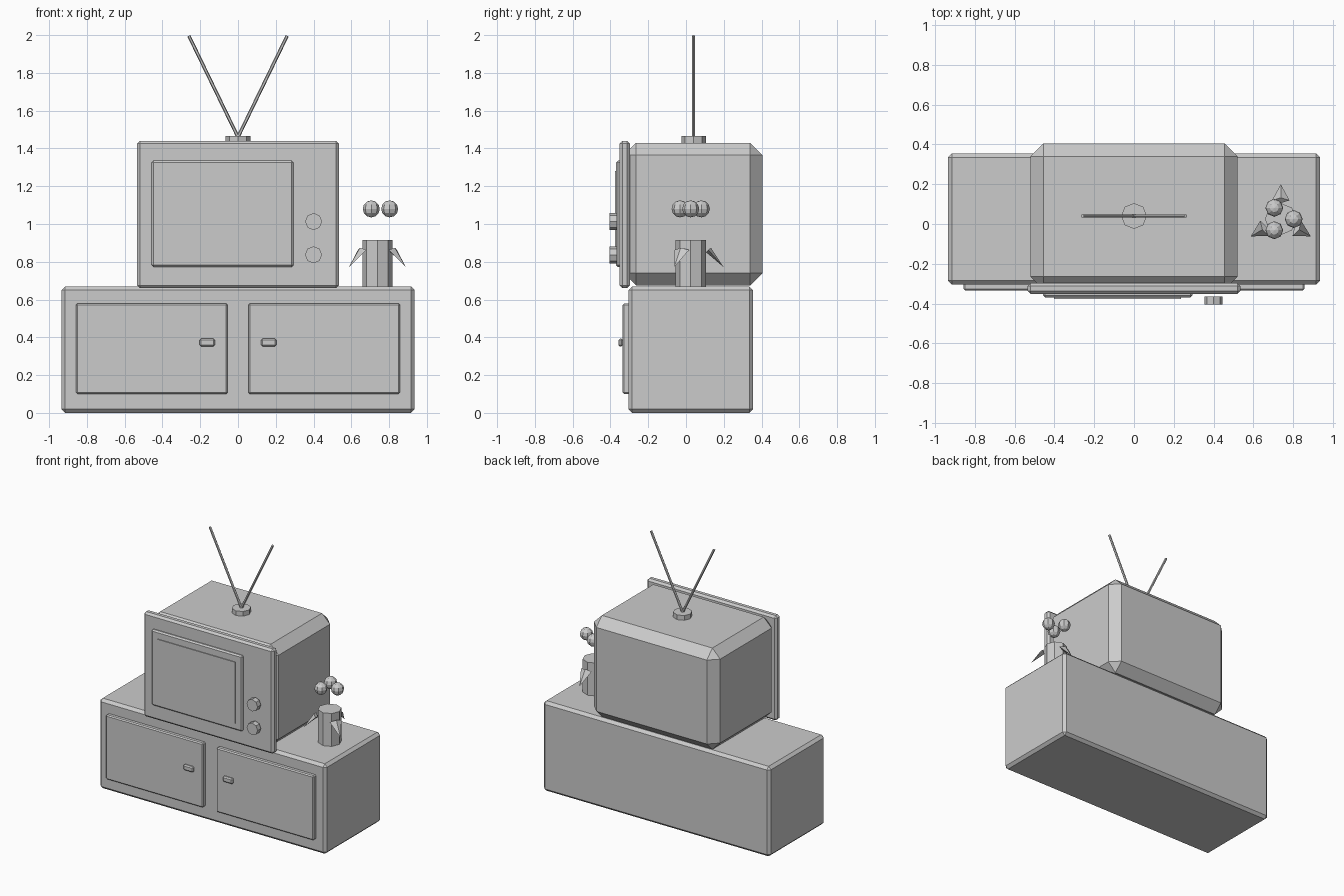
import bpy
from math import pi, cos, sin
from mathutils import Vector, Matrix

if "Cube" in bpy.data.objects:
    bpy.data.objects.remove(bpy.data.objects["Cube"])


def box(name, x, y, z, bevel=0.0):
    """Box from (min, max) ranges with an optional single-step chamfer."""
    lo, hi = Vector((x[0], y[0], z[0])), Vector((x[1], y[1], z[1]))
    bpy.ops.mesh.primitive_cube_add(size=1, location=(lo + hi) / 2)
    o = bpy.context.object
    o.name = name
    o.data.transform(Matrix.Diagonal((*(hi - lo), 1)))
    if bevel:
        m = o.modifiers.new("chamfer", 'BEVEL')
        m.width, m.segments = bevel, 1
    return o


def rod(name, a, b, r1, sides, r2=None, flat=1.0):
    """Faceted cylinder or cone from a to b, optionally flattened."""
    a, b = Vector(a), Vector(b)
    d = b - a
    bpy.ops.mesh.primitive_cone_add(vertices=sides, radius1=r1,
                                    radius2=r1 if r2 is None else r2,
                                    depth=d.length, location=(a + b) / 2)
    o = bpy.context.object
    o.name = name
    o.data.transform(Matrix.Diagonal((1, flat, 1, 1)))
    o.rotation_euler = d.to_track_quat('Z', 'Y').to_euler()
    return o


# Cabinet with two doors and handles
box("cabinet", (-0.935, 0.935), (-0.305, 0.355), (0, 0.67), 0.02)
for s, side in ((-1, "left"), (1, "right")):
    box(side + "_door", sorted((s * 0.055, s * 0.857)), (-0.335, -0.295),
        (0.10, 0.58), 0.008)
    box(side + "_handle", sorted((s * 0.122, s * 0.203)), (-0.358, -0.333),
        (0.352, 0.393), 0.008)

# Television shell, front panel, screen surround and screen
box("tv_body", (-0.52, 0.52), (-0.33, 0.405), (0.675, 1.43), 0.065)
box("tv_front_panel", (-0.535, 0.535), (-0.352, -0.297), (0.66, 1.44), 0.015)
box("screen_frame", (-0.457, 0.293), (-0.37, -0.34), (0.772, 1.336), 0.01)
box("screen", (-0.403, 0.237), (-0.376, -0.35), (0.823, 1.28))

# Control knobs
for i, z in enumerate((0.837, 1.013)):
    rod(f"knob_{i + 1}", (0.4, -0.365, z), (0.4, -0.405, z), 0.045, 8)

# Antenna
rod("antenna_base", (0, 0.04, 1.425), (0, 0.04, 1.465), 0.065, 8)
for s, side in ((-1, "left"), (1, "right")):
    rod(side + "_antenna", (0, 0.04, 1.46), (s * 0.26, 0.04, 1.996), 0.009, 6)

# Vase with three leaves and three blossoms
cx, cy = 0.738, 0.025
rod("vase", (cx, cy, 0.67), (cx, cy, 0.915), 0.08, 8)
for i in range(3):
    a = pi / 2 + i * 2 * pi / 3
    # leaf is modelled along +x, then turned about the vase
    leaf = rod(f"leaf_{i + 1}", (0, 0, 0), (0, 0, 0.122), 0.044, 4, 0, 0.4)
    leaf.matrix_world = (Matrix.Translation((cx, cy, 0))
                         @ Matrix.Rotation(a - pi / 2, 4, 'Z')
                         @ Matrix.Translation((0, 0.134, 0.817))
                         @ Matrix.Rotation(-pi * 0.77, 4, 'X'))
    b = i * 2 * pi / 3
    bpy.ops.mesh.primitive_uv_sphere_add(
        segments=8, ring_count=6, radius=0.045,
        location=(cx + 0.065 * cos(b), cy + 0.065 * sin(b), 1.08))
    bpy.context.object.name = f"blossom_{i + 1}"
